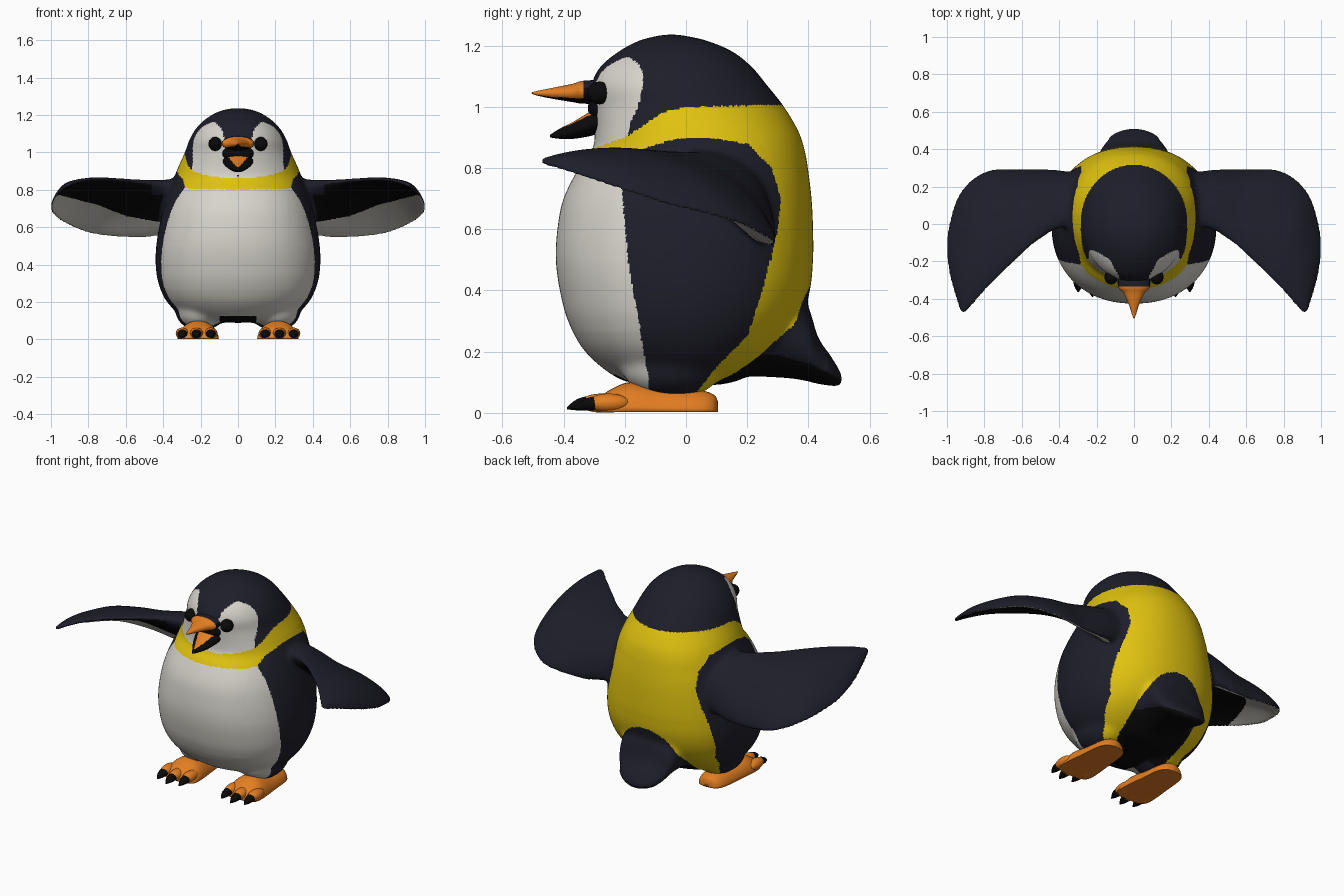
import bpy, bmesh, math
from mathutils import Vector

if "Cube" in bpy.data.objects:
    bpy.data.objects.remove(bpy.data.objects["Cube"])


def material(name, rgb):
    m = bpy.data.materials.new(name)
    m.use_nodes = True
    m.diffuse_color = (*rgb, 1)
    node = next(n for n in m.node_tree.nodes if n.type == 'BSDF_PRINCIPLED')
    node.inputs["Base Color"].default_value = (*rgb, 1)
    node.inputs["Roughness"].default_value = 0.7
    return m


NAVY, WHITE, YELLOW, ORANGE, BLACK = range(5)
MATS = [material("navy_feathers", (0.013, 0.013, 0.023)),
        material("white_feathers", (0.68, 0.66, 0.6)),
        material("yellow_feathers", (0.74, 0.54, 0.005)),
        material("orange_skin", (0.77, 0.21, 0.016)),
        material("black_horn", (0.003, 0.003, 0.003))]


def finish(name, bm, rule):
    """Turn a bmesh into a smooth object, coloured by one index or by rule(centre, normal)."""
    bmesh.ops.recalc_face_normals(bm, faces=bm.faces[:])
    for f in bm.faces:
        f.smooth = True
        f.material_index = rule(f.calc_center_median(), f.normal) if callable(rule) else rule
    me = bpy.data.meshes.new(name)
    for m in MATS:
        me.materials.append(m)
    bm.to_mesh(me)
    bm.free()
    ob = bpy.data.objects.new(name, me)
    bpy.context.collection.objects.link(ob)
    return ob


def smooth_stations(st, n):
    """Catmull-Rom resampling of a list of equal-length tuples."""
    out = []
    for i in range(len(st) - 1):
        a, b, c, d = st[max(i - 1, 0)], st[i], st[i + 1], st[min(i + 2, len(st) - 1)]
        for k in range(n):
            t = k / n
            out.append([q + 0.5*t*(r - p + t*(2*p - 5*q + 4*r - s + t*(3*(q - r) + s - p)))
                        for p, q, r, s in zip(a, b, c, d)])
    return out + [list(st[-1])]


def loft(name, rings, rule):
    bm = bmesh.new()
    vs = [[bm.verts.new(p) for p in ring] for ring in rings]
    n = len(vs[0])
    for a, b in zip(vs, vs[1:]):
        for i in range(n):
            j = (i + 1) % n
            bm.faces.new((a[i], a[j], b[j], b[i]))
    bm.faces.new(vs[0])
    bm.faces.new(vs[-1])
    return finish(name, bm, rule)


def circle(n, power=2):
    """Unit circle, squarer when power is above 2."""
    angles = [2*math.pi*i/n for i in range(n)]
    return [tuple(math.copysign(abs(v)**(2/power), v) for v in (math.cos(a), math.sin(a))) for a in angles]


def loft_y(name, stations, rule, x=0, floor=-9, n=32):
    """Elliptical sections along y; each station is (y, half width, low z, high z)."""
    rings = [[(x + c*w, y, max(floor, (lo + hi)/2 + s*(hi - lo)/2)) for c, s in circle(n)]
             for y, w, lo, hi in smooth_stations(stations, 6)]
    return loft(name, rings, rule)


def ball(name, centre, radii, rule, seg=32):
    bm = bmesh.new()
    bmesh.ops.create_uvsphere(bm, u_segments=seg, v_segments=seg // 2, radius=1)
    for v in bm.verts:
        v.co = Vector(a + b*c for a, b, c in zip(centre, radii, v.co))
    return finish(name, bm, rule)


def fuse(name, parts, rule):
    """Melt overlapping parts into one skin and soften the joins."""
    bm = bmesh.new()
    for ob in parts:
        bm.from_mesh(ob.data)
        bpy.data.objects.remove(ob)
    skin = finish(name, bm, 0)
    mod = skin.modifiers.new("skin", 'REMESH')
    mod.mode, mod.voxel_size = 'VOXEL', 0.0085
    bpy.context.view_layer.update()
    melted = bmesh.new()
    melted.from_mesh(skin.evaluated_get(bpy.context.evaluated_depsgraph_get()).to_mesh())
    bpy.data.objects.remove(skin)

    def join(p):
        shoulder = .27 < abs(p.x) < .47 and .5 < p.z < .92
        hip = .06 < p.z < .26 and p.y < .2
        rump = .2 < p.y < .46 and .1 < p.z < .5
        return shoulder or hip or rump
    for verts, passes in ((melted.verts[:], 3), ([v for v in melted.verts if join(v.co)], 22)):
        for _ in range(passes):
            bmesh.ops.smooth_vert(melted, verts=verts, factor=.5,
                                  use_axis_x=True, use_axis_y=True, use_axis_z=True)
    return finish(name, melted, rule)


def interp(t, pts):
    if t <= pts[0][0]:
        return pts[0][1]
    for (a, u), (b, v) in zip(pts, pts[1:]):
        if t <= b:
            return u + (v - u) * (t - a) / (b - a)
    return pts[-1][1]


# Plumage zones
COLLAR_TOP = [(-.3, .865), (-.2, .9), (-.15, .93), (-.08, .98), (0, 1), (.3, 1.005)]
COLLAR_LOW = [(-.35, .8), (-.22, .81), (-.15, .86), (-.05, .89), (.05, .9), (.2, .88)]
BACK_EDGE = [(.06, .03), (.15, .1), (.25, .2), (.4, .25), (.6, .3), (.7, .31), (.8, .28), (.88, .2)]
BELLY_EDGE = [(.1, -.12), (.3, -.155), (.5, -.19), (.8, -.215)]
CHEEK_EDGE = [(.87, -.2), (.95, -.18), (1.03, -.145), (1.11, -.14), (1.14, -.155), (1.165, -.19), (1.175, -.25)]
BROW_EDGE = [(1.06, 0), (1.07, .075), (1.1, .078), (1.13, .09), (1.16, .12), (1.175, .16), (1.177, 1)]
LINING = [(.38, .62), (.6, .66), (.75, .72), (.95, .77)]
TAIL_UNDER = [(.3, .19), (.42, .155), (.51, .105)]


def plumage(p, normal):
    x, y, z = abs(p.x), p.y, p.z
    if z > interp(y, COLLAR_TOP):
        return WHITE if y < interp(z, CHEEK_EDGE) and x > interp(z, BROW_EDGE) else NAVY
    if x > .46 or (x > .34 and y > 0 and .5 < z < .88):
        outward = normal.x * math.copysign(1, p.x)
        if normal.z > -.1 or normal.y > .05 or outward > .3 or x < .38:
            return NAVY
        return WHITE if z < interp(x, LINING) else BLACK
    tail_patch = (x/.21)**2 + ((z - .19)/.235)**2 < 1 and y > 0
    if y > .42 or tail_patch or (z < .125 and x < .1):
        return BLACK if z < interp(y, TAIL_UNDER) else NAVY
    if z > interp(y, COLLAR_LOW) or y > interp(z, BACK_EDGE):
        return YELLOW
    return WHITE if y < interp(z, BELLY_EDGE) else NAVY


# Head and trunk: (z, half width, front y, back y)
TRUNK = [(.09, .04, -.06, .06), (.095, .18, -.16, .13), (.12, .29, -.235, .2), (.2, .38, -.33, .3),
         (.3, .425, -.385, .37), (.4, .44, -.412, .405), (.5, .437, -.425, .415), (.6, .422, -.42, .415),
         (.7, .398, -.4, .41), (.8, .365, -.35, .398), (.86, .344, -.306, .387), (.92, .32, -.298, .367),
         (1, .284, -.302, .32), (1.07, .258, -.308, .265), (1.13, .222, -.28, .215), (1.18, .17, -.22, .152),
         (1.215, .11, -.155, .07), (1.232, .05, -.09, -.005), (1.236, .004, -.05, -.042)]
SQUARENESS = [(.1, 2), (.25, 2.2), (.75, 2.22), (1, 2.04)]
parts = [loft("trunk", [[(c*w, (f + b)/2 + s*(b - f)/2, z) for c, s in circle(128, interp(z, SQUARENESS))]
                        for z, w, f, b in smooth_stations(TRUNK, 8)], NAVY)]

# Tail
parts.append(loft_y("tail", [(.2, .2, .12, .42), (.34, .195, .112, .42), (.4, .18, .102, .345),
                             (.43, .16, .095, .25), (.47, .125, .089, .19), (.495, .08, .088, .15),
                             (.508, .03, .095, .125)], NAVY))

# Flipper stations: front edge xyz, back edge xyz, half thickness
FLIPPER = [(.26, .0, .84, .28, .25, .6, .09), (.4, -.02, .84, .42, .28, .56, .072),
           (.52, -.09, .845, .6, .288, .55, .05), (.62, -.18, .852, .79, .28, .57, .038),
           (.72, -.28, .857, .93, .165, .625, .031), (.8, -.36, .853, .997, -.05, .68, .025),
           (.86, -.43, .84, .99, -.25, .745, .019), (.905, -.478, .825, .93, -.463, .815, .011)]


def flipper_rings(side):
    rings = []
    for lx, ly, lz, tx, ty, tz, thick in smooth_stations(FLIPPER, 8):
        front, back = Vector((lx, ly, lz)), Vector((tx, ty, tz))
        half = (back - front) / 2
        up = Vector((1, -.3, 0)).cross(half).normalized()
        ring = []
        for c, s in circle(48):
            camber = .18 * half.length * (1 - c*c)
            p = (front + back)/2 + half*c + up*(s*thick + camber)
            ring.append((p.x*side, p.y, p.z))
        rings.append(ring)
    return rings


def foot_dome(y, w, h):
    return (y, w, -h, h)


for side, label in ((1, "left"), (-1, "right")):
    parts.append(loft(label + "_flipper", flipper_rings(side), NAVY))
    parts.append(ball(label + "_thigh", (side*.2, -.045, .15), (.135, .165, .105), NAVY, 48))

    # Eye
    ball(label + "_eye", (side*.122, -.283, 1.045), (.036, .04, .037), BLACK)

    # Foot, toes and claws
    loft_y(label + "_foot", [foot_dome(*s) for s in (
        (.105, .02, .035), (.09, .06, .06), (.04, .085, .075), (-.08, .098, .085), (-.18, .108, .1),
        (-.24, .11, .08), (-.28, .1, .052), (-.305, .06, .02))], ORANGE, side*.213, 0.003)
    for i, (x, y) in enumerate(((.145, -.272), (.222, -.292), (.298, -.267))):
        ball(f"{label}_toe_{i + 1}", (side*x, y + .015, .032), (.035, .07, .031), ORANGE)
        loft_y(f"{label}_claw_{i + 1}", [(y - .02, .027, .008, .056), (y - .05, .025, .008, .05),
                                         (y - .075, .017, .009, .038), (y - .097, .003, .012, .018)],
               BLACK, side*x, n=16)

# Head, trunk, tail, flippers and thighs become one skin
fuse("body", parts, plumage)

# Beak and open mouth
loft_y("upper_beak", [(-.26, .085, 1.01, 1.088), (-.335, .085, 1.01, 1.085), (-.37, .056, 1.015, 1.075),
                      (-.43, .028, 1.025, 1.063), (-.48, .012, 1.035, 1.053), (-.505, .003, 1.043, 1.047)],
       lambda p, n: ORANGE if p.y < -.33 and n.z > -.75 else NAVY if n.z > .6 else BLACK)
loft_y("lower_beak", [(-.27, .085, .92, 1), (-.31, .075, .905, .985), (-.37, .05, .895, .95),
                      (-.41, .025, .895, .93), (-.445, .005, .9, .908)],
       lambda p, n: ORANGE if n.z > .4 and -.425 < p.y < -.3 and abs(p.x) < .42*(p.y + .435) else BLACK, n=64)
ball("mouth", (0, -.285, .995), (.085, .035, .05), BLACK)
